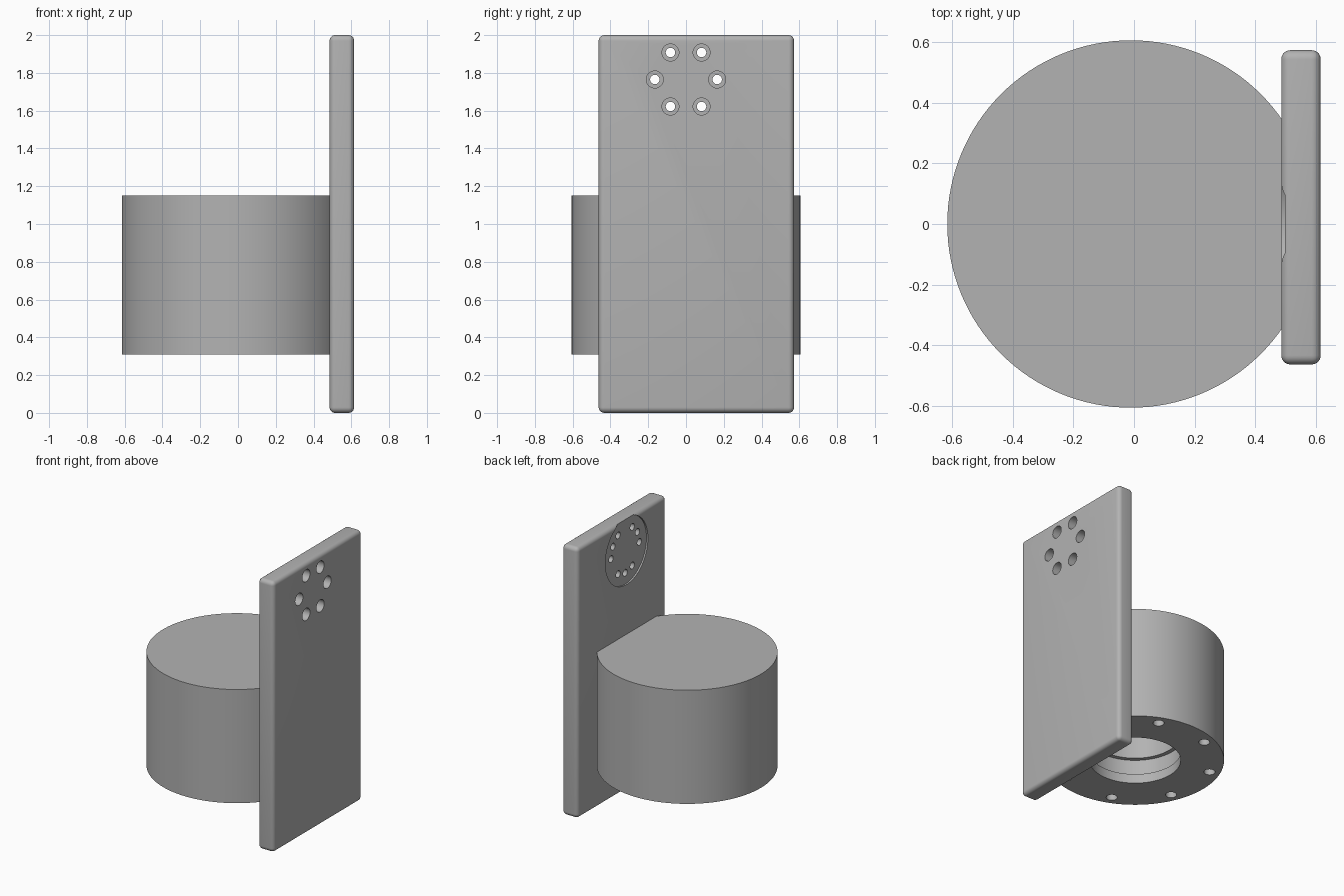
import bpy
import bmesh
from math import cos, sin, pi, radians
from mathutils import Matrix

old = bpy.data.objects.get("Cube")
if old:
    bpy.data.objects.remove(old, do_unlink=True)

grey = bpy.data.materials.new("plain_grey")
grey.use_nodes = True
grey.diffuse_color = (0.45, 0.45, 0.45, 1)
grey.node_tree.nodes["Principled BSDF"].inputs["Base Color"].default_value = grey.diffuse_color


def make_object(name, bm):
    bmesh.ops.recalc_face_normals(bm, faces=bm.faces)
    mesh = bpy.data.meshes.new(name)
    bm.to_mesh(mesh)
    bm.free()
    mesh.materials.append(grey)
    obj = bpy.data.objects.new(name, mesh)
    bpy.context.collection.objects.link(obj)
    return obj


def activate(obj):
    bpy.ops.object.select_all(action='DESELECT')
    obj.select_set(True)
    bpy.context.view_layer.objects.active = obj


def drill(target, rods):
    """Cut a set of separate rods (centre, radius, length, axis) from the target."""
    bm = bmesh.new()
    for centre, radius, length, axis in rods:
        turn = Matrix.Rotation(pi / 2, 4, 'Y') if axis == 'X' else Matrix()
        bmesh.ops.create_cone(bm, cap_ends=True, segments=96 if radius > 0.1 else 32,
                              radius1=radius, radius2=radius, depth=length,
                              matrix=Matrix.Translation(centre) @ turn)
    cutter = make_object("cutter", bm)
    cutter.hide_render = True
    mod = target.modifiers.new("drill", 'BOOLEAN')
    mod.operation = 'DIFFERENCE'
    mod.solver = 'EXACT'
    mod.object = cutter
    activate(target)
    bpy.ops.object.modifier_apply(modifier=mod.name)
    bpy.data.objects.remove(cutter, do_unlink=True)


def smooth(obj):
    activate(obj)
    bpy.ops.object.shade_smooth_by_angle(angle=radians(30))


# Upright mounting plate with rounded edges
bm = bmesh.new()
bmesh.ops.create_cube(bm, size=1, matrix=Matrix.Translation((0.55, 0.055, 1))
                      @ Matrix.Diagonal((0.13, 1.035, 2, 1)))
bmesh.ops.bevel(bm, geom=bm.edges[:], offset=0.03, segments=6, profile=0.5,
                affect='EDGES')
plate = make_object("mounting_plate", bm)

# Shallow round recess on the inner face
HUB_Z, RING = 1.765, 0.165
drill(plate, [((0.447, 0, HUB_Z), 0.248, 0.1, 'X')])


def on_ring(x, degrees):
    a = radians(degrees)
    return (x, RING * cos(a), HUB_Z + RING * sin(a))


# Six through holes with counterbores, three blind pin holes between them
six = range(0, 360, 60)
drill(plate, [(on_ring(0.55, d), 0.025, 0.3, 'X') for d in six])
drill(plate, [(on_ring(0.60, d), 0.045, 0.1, 'X') for d in six])
drill(plate, [(on_ring(0.50, d), 0.025, 0.1, 'X') for d in (30, 150, 270)])
smooth(plate)

# Round housing, turned from a profile with a stepped bore open below
profile = [(0, 1.15), (0.605, 1.15), (0.605, 0.31), (0.31, 0.31), (0.31, 0.38),
           (0.33, 0.38), (0.33, 0.50), (0.30, 0.50), (0.30, 1.0), (0, 1.0)]
bm = bmesh.new()
points = [bm.verts.new((r - 0.01, 0, z)) for r, z in profile]
edges = [bm.edges.new(pair) for pair in zip(points, points[1:])]
bmesh.ops.spin(bm, geom=points + edges, cent=(-0.01, 0, 0), axis=(0, 0, 1),
               angle=2 * pi, steps=128, use_duplicate=False)
bmesh.ops.remove_doubles(bm, verts=bm.verts, dist=0.0005)
housing = make_object("round_housing", bm)

# Ring of eight bolt holes in the underside
bolts = [radians(22.5 + 45 * i) for i in range(8)]
drill(housing, [((-0.01 + 0.53 * cos(a), 0.53 * sin(a), 0.36), 0.038, 0.3, 'Z')
                for a in bolts])
smooth(housing)
